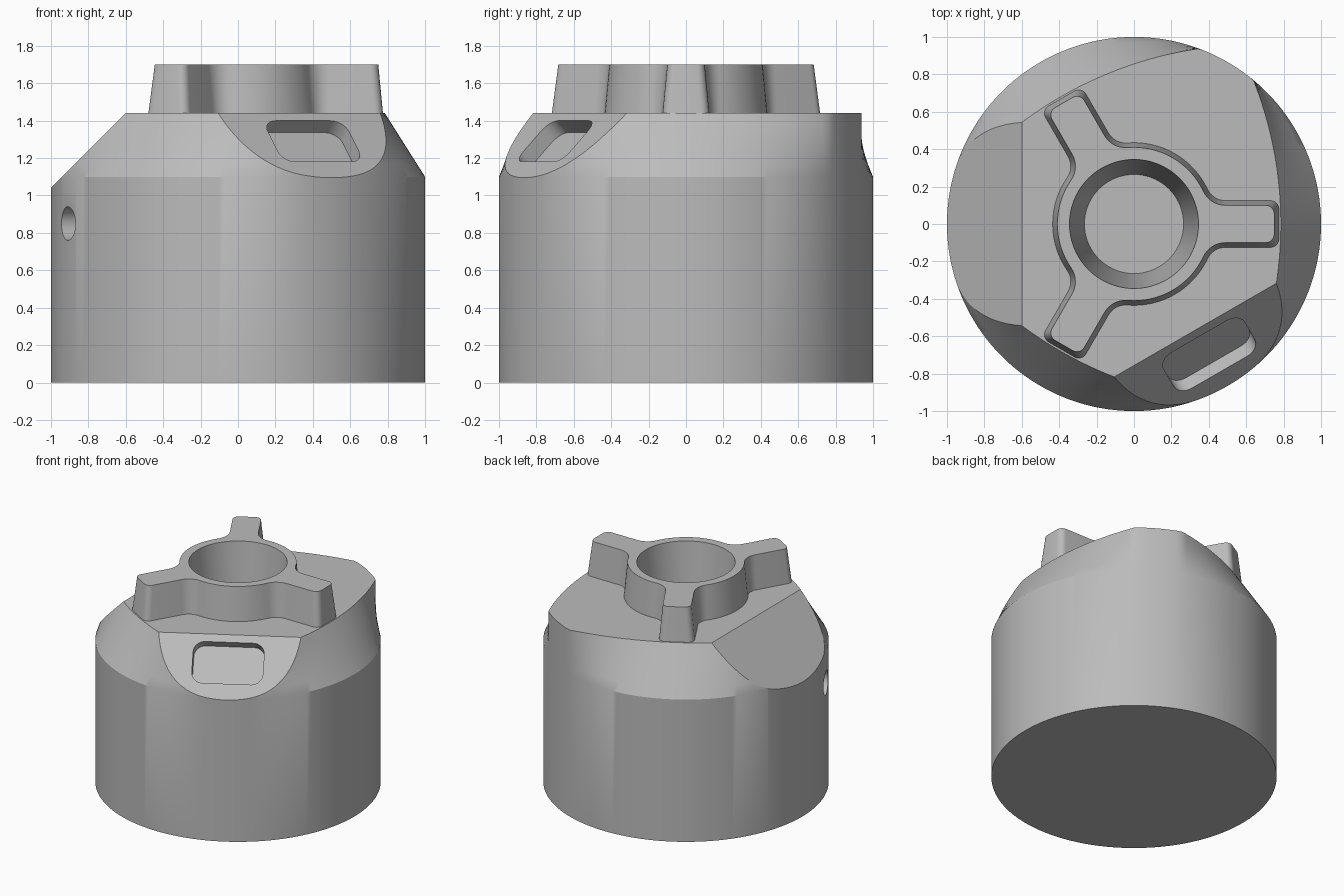
import bpy, bmesh
from math import sin, cos, atan2, pi, sqrt, radians
from mathutils import Vector, Matrix

cube = bpy.data.objects.get("Cube")
if cube:
    bpy.data.objects.remove(cube, do_unlink=True)

grey = bpy.data.materials.new("plain grey")
grey.use_nodes = True
colour = (0.5, 0.5, 0.5, 1)
grey.diffuse_color = colour
grey.node_tree.nodes["Principled BSDF"].inputs["Base Color"].default_value = colour

TOP, SHOULDER, KNOB_TOP = 1.44, 1.1, 1.7


def make_object(name, bm):
    bmesh.ops.recalc_face_normals(bm, faces=bm.faces)
    mesh = bpy.data.meshes.new(name)
    bm.to_mesh(mesh)
    bm.free()
    mesh.materials.append(grey)
    obj = bpy.data.objects.new(name, mesh)
    bpy.context.collection.objects.link(obj)
    return obj


def loft(rings):
    """Solid through matching closed rings of points."""
    bm = bmesh.new()
    rows = [[bm.verts.new(p) for p in ring] for ring in rings]
    for a, b in zip(rows, rows[1:]):
        n = len(a)
        for i in range(n):
            j = (i + 1) % n
            bm.faces.new((a[i], a[j], b[j], b[i]))
    bm.faces.new(rows[0][::-1])
    bm.faces.new(rows[-1])
    return bm


def activate(obj):
    bpy.ops.object.select_all(action='DESELECT')
    obj.select_set(True)
    bpy.context.view_layer.objects.active = obj


def cut(target, cutter):
    cutter.hide_render = True
    mod = target.modifiers.new("cut", 'BOOLEAN')
    mod.operation = 'DIFFERENCE'
    mod.solver = 'EXACT'
    mod.object = cutter
    activate(target)
    bpy.ops.object.modifier_apply(modifier=mod.name)


def arc(cx, cy, r, a, b, steps):
    return [(cx + r * cos(a + (b - a) * i / steps), cy + r * sin(a + (b - a) * i / steps))
            for i in range(steps + 1)]


# Body: round drum whose shoulder blends into a three-lobed top outline
def top_radius(angle):
    d = (angle + pi / 3) % (2 * pi / 3) - pi / 3
    c, big = 1.315, 2.1
    return min(1, -c * cos(d) + sqrt(big ** 2 - (c * sin(d)) ** 2))


def body_ring(z, blend, n=180):
    ring = []
    for i in range(n):
        a = 2 * pi * i / n
        r = 1 + (top_radius(a) - 1) * blend
        ring.append((r * cos(a), r * sin(a), z))
    return ring


rows = [body_ring(0, 0)]
rows += [body_ring(SHOULDER + (TOP - SHOULDER) * k / 5, k / 5) for k in range(6)]
bm = loft(rows)

# Two slanted flats sliced off the lobes
for angle, reach in ((pi, 0.6), (-pi / 3, 0.655)):
    out = Vector((cos(angle), sin(angle), 0))
    bmesh.ops.bisect_plane(bm, geom=bm.verts[:] + bm.edges[:] + bm.faces[:], dist=1e-5,
                           plane_co=out * reach + Vector((0, 0, TOP)),
                           plane_no=out + Vector((0, 0, 1)), clear_outer=True)
    bmesh.ops.holes_fill(bm, edges=[e for e in bm.edges if e.is_boundary], sides=0)
body = make_object("body", bm)


# Knob: drafted hub with three filleted arms
def knob_ring(z, grow):
    hub, half, tip, fillet, corner = 0.41 + grow, 0.1 + grow, 0.75 + grow, 0.13 - grow, 0.045
    cx = sqrt((hub + fillet) ** 2 - (half + fillet) ** 2)
    meet = atan2(half + fillet, cx)
    side = arc(tip - corner, half - corner, corner, 0, pi / 2, 5)
    side += arc(cx, half + fillet, fillet, -pi / 2, meet - pi, 8)
    side += arc(0, 0, hub, meet, pi / 3, 8)[1:]
    arm = [(x, -y) for x, y in reversed(side[:-1])] + side
    points = []
    for k in range(3):
        c, s = cos(2 * pi * k / 3), sin(2 * pi * k / 3)
        points += [(c * x - s * y, s * x + c * y, z) for x, y in arm]
    return points


knob = make_object("knob", loft([knob_ring(TOP - 0.01, 0.026), knob_ring(KNOB_TOP, 0)]))


# Tapered bore through the knob into the body
def circle(r, z):
    return [(x, y, z) for x, y in arc(0, 0, r, 0, 2 * pi, 72)[:-1]]


bore = make_object("bore_cutter", loft([circle(0.265, 0.9), circle(0.345, KNOB_TOP),
                                        circle(0.355, KNOB_TOP + 0.1)]))
cut(knob, bore)
cut(body, bore)

# Rounded slot sunk square into the front flat
bm = bmesh.new()
bmesh.ops.create_cube(bm, size=1, matrix=Matrix.Diagonal((0.31, 0.5, 0.18, 1)))
uprights = [e for e in bm.edges if abs(e.verts[0].co.z - e.verts[1].co.z) > 0.1]
bmesh.ops.bevel(bm, geom=uprights, offset=0.08, segments=8, profile=0.5, affect='EDGES')
slot = make_object("slot_cutter", bm)
slot.matrix_world = (Matrix.Rotation(-pi / 3, 4, 'Z') @ Matrix.Translation((0.805, 0, 1.29))
                     @ Matrix.Rotation(pi / 4, 4, 'Y'))

# Small round hole in the drum wall
bm = bmesh.new()
bmesh.ops.create_cone(bm, cap_ends=True, segments=32, radius1=0.09, radius2=0.09, depth=0.24)
hole = make_object("hole_cutter", bm)
hole.matrix_world = (Matrix.Rotation(radians(204.5), 4, 'Z') @ Matrix.Translation((1, 0, 0.85))
                     @ Matrix.Rotation(pi / 2, 4, 'Y'))
bpy.context.view_layer.update()
cut(body, slot)
cut(body, hole)

for cutter in (bore, slot, hole):
    bpy.data.objects.remove(cutter, do_unlink=True)
for part in (body, knob):
    activate(part)
    bpy.ops.object.shade_smooth_by_angle(angle=radians(25))
